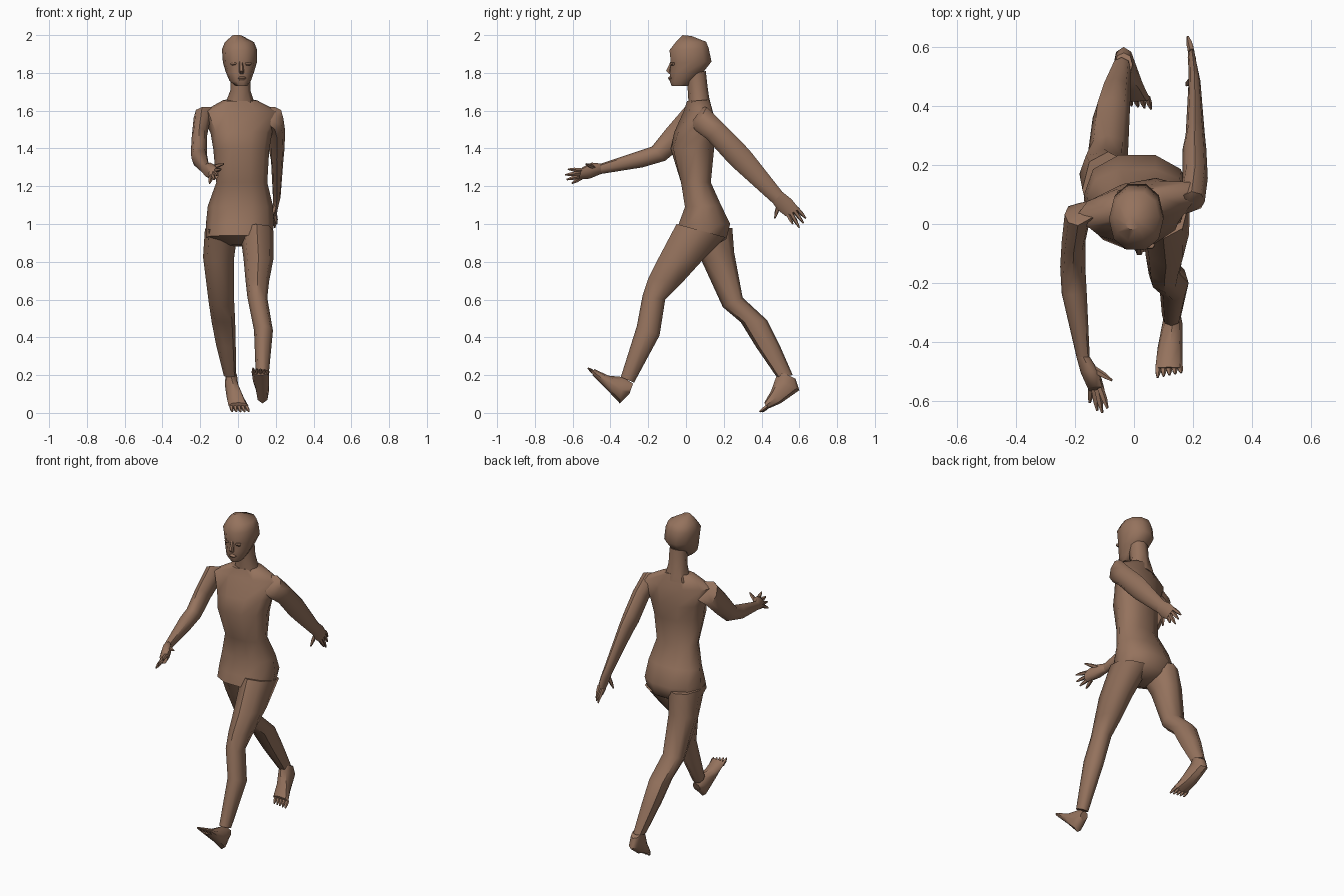
import bpy, bmesh, math
from mathutils import Vector

skin = bpy.data.materials.new("skin")
skin.diffuse_color = (0.30, 0.17, 0.11, 1)


def finish(name, bm, angle=50):
    bmesh.ops.recalc_face_normals(bm, faces=bm.faces)
    me = bpy.data.meshes.new(name)
    bm.to_mesh(me)
    bm.free()
    ob = bpy.data.objects.new(name, me)
    bpy.context.collection.objects.link(ob)
    me.materials.append(skin)
    bpy.ops.object.select_all(action='DESELECT')
    ob.select_set(True)
    bpy.context.view_layer.objects.active = ob
    bpy.ops.object.shade_smooth_by_angle(angle=math.radians(angle))
    return ob


def skin_rings(bm, rings):
    """Bridge rings of points into a closed tube."""
    vs = [[bm.verts.new(p) for p in r] for r in rings]
    n = len(vs[0])
    for a, b in zip(vs, vs[1:]):
        for i in range(n):
            j = (i + 1) % n
            bm.faces.new((a[i], a[j], b[j], b[i]))
    bm.faces.new(vs[0][::-1])
    bm.faces.new(vs[-1])


def loft(name, sections, n=8, power=0.9):
    """Section: x range, first edge (y, z), opposite edge (y, z), optional twist."""
    rings = []
    for x0, x1, y0, z0, y1, z1, *twist in sections:
        c = Vector(((x0 + x1) / 2, (y0 + y1) / 2, (z0 + z1) / 2))
        u = Vector(((x1 - x0) / 2, twist[0] if twist else 0, 0))
        v = Vector((0, (y1 - y0) / 2, (z1 - z0) / 2))
        ring = []
        for i in range(n):
            a = 2 * math.pi * i / n
            ca, sa = (math.copysign(abs(t) ** power, t) for t in (math.cos(a), math.sin(a)))
            ring.append(c + u * ca + v * sa)
        rings.append(ring)
    bm = bmesh.new()
    skin_rings(bm, rings)
    return finish(name, bm)


def digits(name, pairs, r=0.012):
    """Tapered five-sided fingers or toes from base to tip."""
    bm = bmesh.new()
    for a, b in pairs:
        a, b = Vector(a), Vector(b)
        q = (b - a).to_track_quat('Z', 'Y')
        rings = []
        for t, s in ((0, 1), (0.55, 0.9), (1, 0.35)):
            rings.append([a.lerp(b, t) + q @ Vector((math.cos(k * math.tau / 5) * r * s,
                                                     math.sin(k * math.tau / 5) * r * s, 0))
                          for k in range(5)])
        skin_rings(bm, rings)
    return finish(name, bm)


# torso, pelvis to shoulders
loft("torso", [
    (-0.05, 0.08, 0.03, 0.89, 0.15, 0.88),
    (-0.17, 0.18, -0.06, 0.94, 0.22, 0.92),
    (-0.17, 0.19, -0.045, 1.00, 0.24, 1.00),
    (-0.16, 0.185, -0.01, 1.09, 0.19, 1.10),
    (-0.115, 0.155, -0.03, 1.22, 0.135, 1.22),
    (-0.13, 0.165, -0.08, 1.40, 0.145, 1.38, 0.02),
    (-0.145, 0.18, -0.055, 1.49, 0.15, 1.47, 0.03),
    (-0.195, 0.225, 0.0, 1.60, 0.135, 1.58, 0.04),
    (-0.08, 0.10, 0.01, 1.65, 0.12, 1.66, 0.02)], n=10)

# neck and head
loft("neck", [
    (-0.075, 0.095, 0.015, 1.61, 0.13, 1.62),
    (-0.04, 0.065, 0.01, 1.70, 0.115, 1.72),
    (-0.04, 0.065, 0.0, 1.79, 0.105, 1.81)])
loft("head", [
    (-0.012, 0.048, -0.078, 1.73, 0.01, 1.73),
    (-0.045, 0.068, -0.088, 1.755, 0.04, 1.76),
    (-0.065, 0.085, -0.088, 1.80, 0.10, 1.81),
    (-0.08, 0.10, -0.085, 1.85, 0.14, 1.86),
    (-0.085, 0.10, -0.092, 1.92, 0.125, 1.93),
    (-0.07, 0.085, -0.06, 1.96, 0.11, 1.965),
    (-0.03, 0.02, -0.02, 2.00, 0.03, 1.995)], n=10)
loft("nose", [
    (0.006, 0.024, -0.08, 1.865, -0.07, 1.865),
    (0.004, 0.032, -0.108, 1.81, -0.07, 1.81),
    (0.008, 0.03, -0.09, 1.795, -0.07, 1.795)], n=6)
loft("lips", [
    (0.008, 0.034, -0.09, 1.782, -0.07, 1.782),
    (-0.004, 0.046, -0.098, 1.772, -0.06, 1.772),
    (0.004, 0.038, -0.09, 1.76, -0.06, 1.76)], n=6)
for side, x in (("right", -0.022), ("left", 0.052)):
    loft(side + "_eyelid", [
        (x - 0.018, x + 0.018, -0.083, 1.855, -0.06, 1.855),
        (x - 0.02, x + 0.02, -0.086, 1.848, -0.06, 1.848),
        (x - 0.014, x + 0.014, -0.078, 1.838, -0.06, 1.838)], n=6)

# left arm swings back
loft("left_arm", [
    (0.10, 0.20, 0.03, 1.54, 0.09, 1.62),
    (0.15, 0.24, 0.045, 1.50, 0.11, 1.62),
    (0.165, 0.25, 0.11, 1.45, 0.20, 1.53),
    (0.165, 0.245, 0.21, 1.34, 0.30, 1.43),
    (0.175, 0.24, 0.26, 1.29, 0.345, 1.38),
    (0.185, 0.225, 0.46, 1.11, 0.51, 1.17)])
loft("left_palm", [
    (0.185, 0.225, 0.46, 1.11, 0.51, 1.17),
    (0.185, 0.215, 0.485, 1.075, 0.56, 1.13),
    (0.182, 0.207, 0.53, 1.04, 0.60, 1.08)])
digits("left_fingers", [
    ((0.195, 0.585, 1.085), (0.182, 0.635, 1.03)),
    ((0.195, 0.570, 1.075), (0.190, 0.622, 1.005)),
    ((0.195, 0.555, 1.060), (0.195, 0.600, 0.980)),
    ((0.195, 0.540, 1.050), (0.205, 0.565, 1.00)),
    ((0.195, 0.490, 1.100), (0.178, 0.470, 1.03))])

# right arm swings forward
loft("right_arm", [
    (-0.19, -0.10, 0.08, 1.52, 0.02, 1.62),
    (-0.235, -0.145, 0.07, 1.50, -0.005, 1.62),
    (-0.245, -0.165, -0.02, 1.41, -0.10, 1.51),
    (-0.25, -0.165, -0.11, 1.335, -0.18, 1.41),
    (-0.245, -0.16, -0.23, 1.30, -0.24, 1.39),
    (-0.195, -0.15, -0.45, 1.265, -0.45, 1.32)])
loft("right_palm", [
    (-0.195, -0.15, -0.45, 1.265, -0.45, 1.32),
    (-0.18, -0.115, -0.51, 1.24, -0.50, 1.325),
    (-0.155, -0.10, -0.57, 1.235, -0.55, 1.30)])
digits("right_fingers", [
    ((-0.145, -0.555, 1.245), (-0.150, -0.605, 1.215)),
    ((-0.135, -0.560, 1.255), (-0.125, -0.632, 1.235)),
    ((-0.125, -0.560, 1.270), (-0.108, -0.640, 1.260)),
    ((-0.115, -0.555, 1.285), (-0.090, -0.625, 1.290)),
    ((-0.140, -0.490, 1.300), (-0.075, -0.530, 1.318))])

# left leg strides forward on a raised foot
loft("left_leg", [
    (0.01, 0.188, -0.05, 1.00, 0.21, 0.93),
    (0.03, 0.187, -0.145, 0.82, 0.08, 0.80),
    (0.04, 0.165, -0.20, 0.71, -0.02, 0.69),
    (0.05, 0.155, -0.23, 0.62, -0.11, 0.60),
    (0.085, 0.185, -0.26, 0.46, -0.14, 0.41),
    (0.095, 0.16, -0.345, 0.19, -0.275, 0.16)])
loft("left_foot", [
    (0.105, 0.155, -0.30, 0.10, -0.28, 0.155),
    (0.095, 0.165, -0.35, 0.05, -0.335, 0.19),
    (0.08, 0.165, -0.43, 0.135, -0.41, 0.197),
    (0.072, 0.165, -0.495, 0.20, -0.485, 0.232)])
digits("left_toes", [((0.082 + 0.018 * i, -0.48, 0.208), (0.08 + 0.02 * i, -0.52 + 0.004 * i, 0.238 - 0.003 * i))
                     for i in range(5)], 0.011)

# right leg trails behind, pushing off the toes
loft("right_leg", [
    (-0.175, 0.0, -0.01, 0.97, 0.245, 0.98),
    (-0.185, -0.02, 0.085, 0.80, 0.255, 0.85),
    (-0.155, -0.02, 0.195, 0.56, 0.30, 0.61),
    (-0.14, -0.015, 0.29, 0.48, 0.43, 0.49),
    (-0.115, -0.012, 0.37, 0.35, 0.495, 0.36),
    (-0.075, -0.01, 0.48, 0.19, 0.565, 0.20)])
loft("right_foot", [
    (-0.065, -0.005, 0.58, 0.18, 0.50, 0.22),
    (-0.07, 0.0, 0.60, 0.12, 0.475, 0.185),
    (-0.06, 0.03, 0.50, 0.05, 0.45, 0.115),
    (-0.05, 0.055, 0.43, 0.02, 0.415, 0.055)])
digits("right_toes", [((-0.036 + 0.02 * i, 0.43, 0.034), (-0.03 + 0.022 * i, 0.405 - 0.004 * i, 0.006))
                      for i in range(5)], 0.011)
